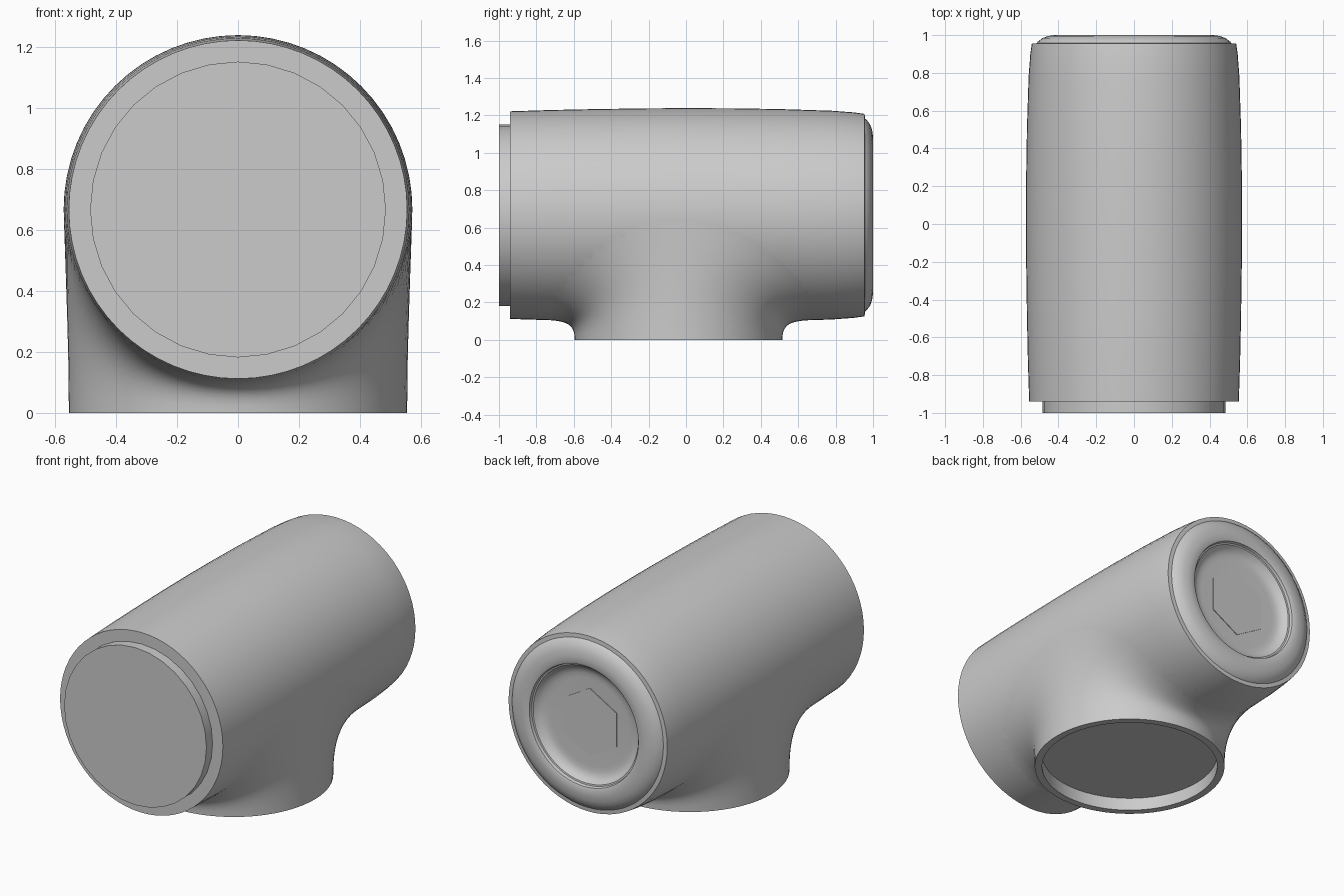
import bpy, bmesh, math
from math import sin, cos, radians, pi

if "Cube" in bpy.data.objects:
    bpy.data.objects.remove(bpy.data.objects["Cube"])

ZC = 0.667      # height of the barrel axis
NY = -0.04      # y centre of the lower neck
NR = 0.555      # neck radius
SIDE = [(0.555, -0.94), (0.562, -0.72), (0.567, -0.48), (0.571, -0.2), (0.572, 0.0),
        (0.571, 0.25), (0.567, 0.5), (0.558, 0.78), (0.549, 0.9), (0.541, 0.955)]


def build(name, rings, cap_start=True, cap_end=True, angle=35):
    """Skin a list of closed rings and cap the ends."""
    bm = bmesh.new()
    loops = [[bm.verts.new(p) for p in ring] for ring in rings]
    n = len(loops[0])
    for a, b in zip(loops, loops[1:]):
        for i in range(n):
            bm.faces.new((a[i], a[(i + 1) % n], b[(i + 1) % n], b[i]))
    if cap_start:
        bm.faces.new(loops[0])
    if cap_end:
        bm.faces.new(loops[-1])
    bmesh.ops.recalc_face_normals(bm, faces=bm.faces)
    me = bpy.data.meshes.new(name)
    bm.to_mesh(me)
    bm.free()
    ob = bpy.data.objects.new(name, me)
    bpy.context.collection.objects.link(ob)
    bpy.ops.object.select_all(action='DESELECT')
    ob.select_set(True)
    bpy.context.view_layer.objects.active = ob
    bpy.ops.object.shade_smooth_by_angle(angle=radians(angle))
    return ob


def lathe(name, profile, n, angle=35):
    """Turn (radius, y) points around the barrel axis."""
    rings = [[(r * sin(2 * pi * i / n), y, ZC + r * cos(2 * pi * i / n)) for i in range(n)]
             for r, y in profile]
    return build(name, rings, angle=angle)


def barrel_radius(y):
    for (r0, y0), (r1, y1) in zip(SIDE, SIDE[1:]):
        if y <= y1:
            return r0 + (r1 - r0) * (y - y0) / (y1 - y0)
    return SIDE[-1][0]


# Barrel with rolled rear rim and dished rear face
REAR = [(0.516, 0.957), (0.510, 0.965), (0.485, 0.984), (0.455, 0.995), (0.42, 1.0),
        (0.385, 1.0), (0.372, 0.995), (0.367, 0.978), (0.358, 0.976), (0.345, 0.958),
        (0.325, 0.943), (0.30, 0.936), (0.27, 0.934)]
lathe("barrel", SIDE + REAR, 64)

# Front plug
lathe("front_plug", [(0.485, -1.0), (0.485, -0.93)], 32)

# Plain hexagonal boss on the rear face
lathe("rear_hex_boss", [(0.21, 0.93), (0.21, 0.938)], 6, angle=20)

# Lower neck: recessed underside, flat lip, then a fillet that lands on the barrel
M, STEPS, W = 72, 12, 1.7
angles = [2 * pi * i / M for i in range(M)]


def circle(r, z):
    return [(r * cos(a), NY + r * sin(a), z) for a in angles]


def fillet_point(a, t):
    x0, y0 = NR * cos(a), NY + NR * sin(a)
    y2 = NY + 0.8 * sin(a)
    rad = barrel_radius(y2)
    phi = radians(88) * abs(cos(a))
    s = 1 if cos(a) >= 0 else -1
    p2 = (s * rad * sin(phi), y2, ZC - rad * cos(phi))
    # control point: where the neck wall meets the barrel's tangent plane
    z1 = ZC + (abs(x0) * sin(phi) - rad) / cos(phi)
    p0, p1 = (x0, y0, 0), (x0, y0, max(0.05, min(0.5, z1)))
    b0, b1, b2 = (1 - t) ** 2, 2 * W * t * (1 - t), t * t
    return [(b0 * u + b1 * v + b2 * w) / (b0 + b1 + b2) for u, v, w in zip(p0, p1, p2)]


rings = [circle(0.512, 0.08), circle(0.512, 0.0)]
rings += [[fillet_point(a, j / STEPS) for a in angles] for j in range(STEPS + 1)]
build("lower_neck", rings, cap_end=False)
